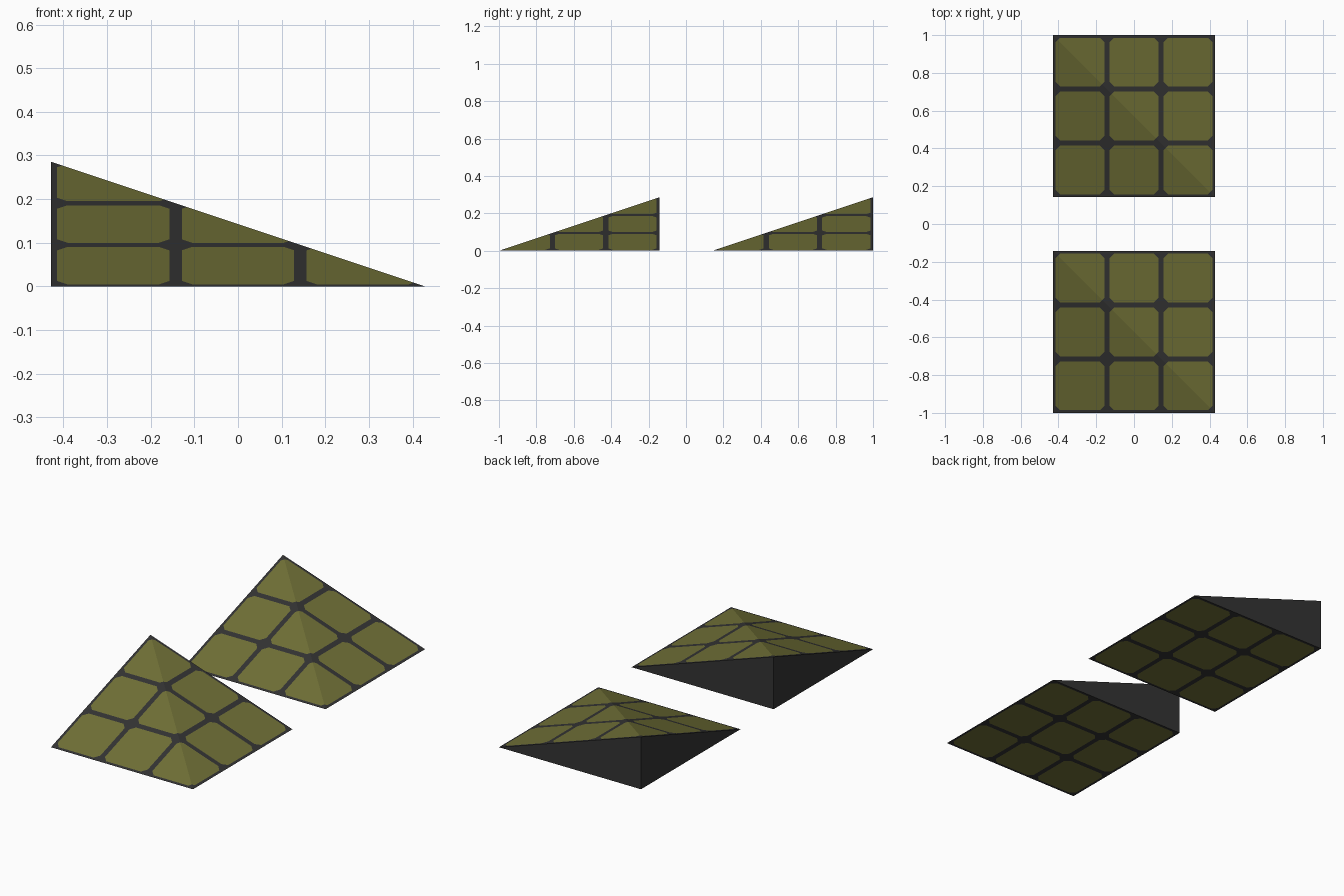
import bpy, bmesh
from mathutils import Vector

if "Cube" in bpy.data.objects:
    bpy.data.objects.remove(bpy.data.objects["Cube"])

S, H = 6 / 7, 2 / 7        # footprint side and height of each wedge
P = S / 3                  # tile pitch
A = P / 2 - 0.014          # half width of a tile
D = 2 * A - 0.024          # limit that clips the tile corners


def material(name, rgb):
    m = bpy.data.materials.new(name)
    m.diffuse_color = (*rgb, 1)
    m.use_nodes = True
    m.node_tree.nodes["Principled BSDF"].inputs["Base Color"].default_value = m.diffuse_color
    return m


dark = material("charcoal grout", (0.034, 0.034, 0.034))
olive = material("olive tile", (0.165, 0.165, 0.038))


def is_wall(face):
    return abs(face.normal.z) < 0.1


def is_tile(face):
    # inside a clipped square tile, measured in plan
    c = face.calc_center_median()
    u = abs(c.x - round(c.x / P) * P)
    v = abs(c.y - round(c.y / P) * P)
    return u < A and v < A and u + v < D


def corner_wedge(name, y):
    bm = bmesh.new()
    h = S / 2
    # square base with the apex straight above its back left corner
    fl, fr, br, bl, top = [bm.verts.new(p) for p in (
        (-h, -h, 0), (h, -h, 0), (h, h, 0), (-h, h, 0), (-h, h, H))]
    for f in ((bl, br, fr, fl), (fl, fr, top), (fr, br, top),
              (br, bl, top), (bl, fl, top)):
        bm.faces.new(f)
    bmesh.ops.recalc_face_normals(bm, faces=bm.faces)

    # cut tile outlines into the slopes and the underside
    cuts = []
    for s in (-1, 1):
        for i in (-1, 0, 1):
            cuts += [(Vector((1, 0, 0)), i * P + s * A),
                     (Vector((0, 1, 0)), i * P + s * A)]
        for k in range(-2, 3):
            cuts += [(Vector((1, 1, 0)), k * P + s * D),
                     (Vector((1, -1, 0)), k * P + s * D)]
    for n, d in cuts:
        bm.normal_update()
        faces = [f for f in bm.faces if not is_wall(f)]
        edges = {e for f in faces for e in f.edges}
        verts = {v for f in faces for v in f.verts}
        bmesh.ops.bisect_plane(bm, geom=faces + list(edges) + list(verts),
                               dist=1e-6, plane_co=n * (d / n.length_squared),
                               plane_no=n.normalized())
    bm.normal_update()
    for f in bm.faces:
        f.material_index = 1 if not is_wall(f) and is_tile(f) else 0

    me = bpy.data.meshes.new(name)
    bm.to_mesh(me)
    bm.free()
    me.materials.append(dark)
    me.materials.append(olive)
    ob = bpy.data.objects.new(name, me)
    ob.location.y = y
    bpy.context.collection.objects.link(ob)


corner_wedge("front_corner_wedge", -(1 - S / 2))
corner_wedge("back_corner_wedge", 1 - S / 2)
